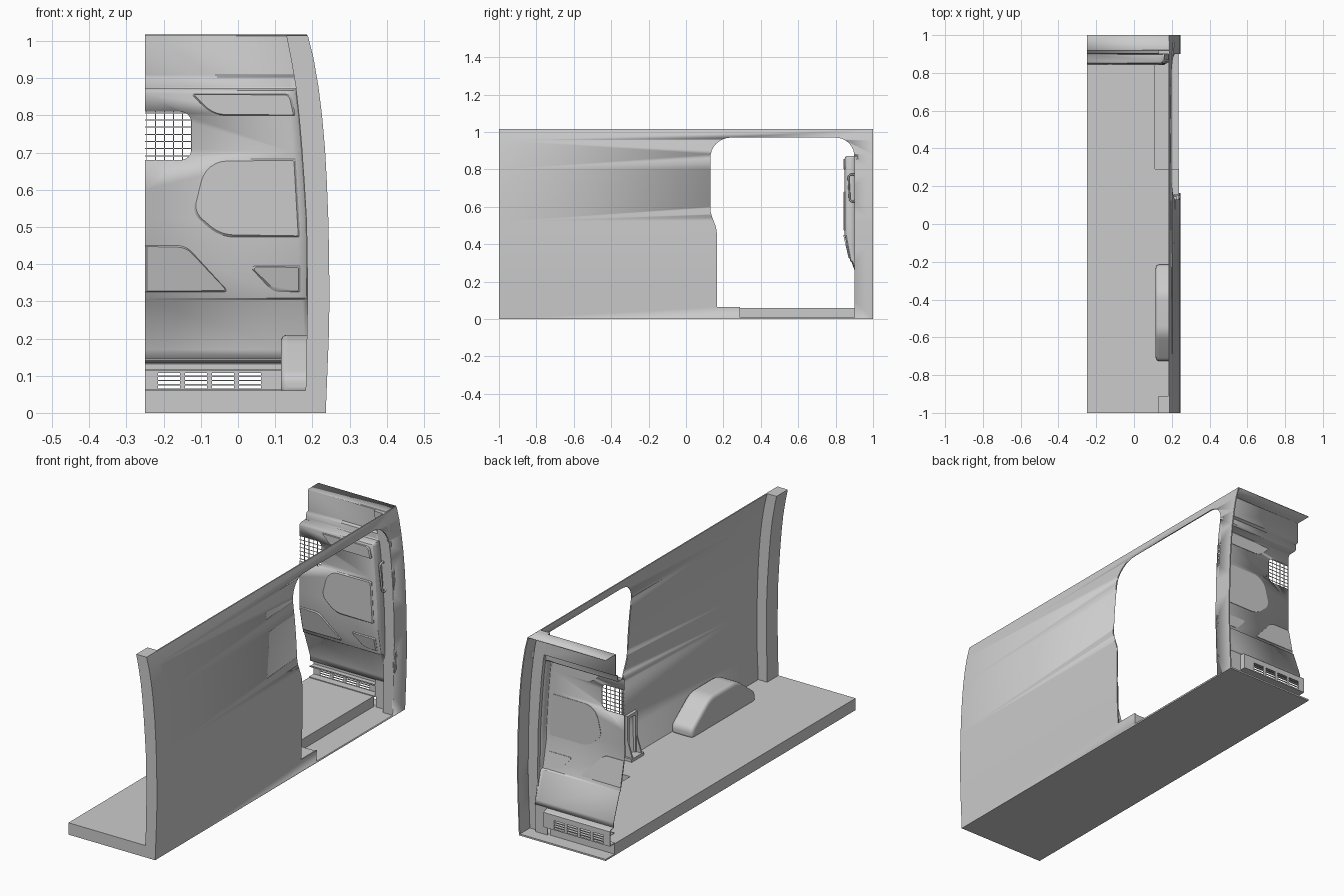
import bpy, bmesh, math
from mathutils import Vector

if "Cube" in bpy.data.objects:
    bpy.data.objects.remove(bpy.data.objects["Cube"])


# ---------- helpers ----------
def finish(name, bm, smooth=True):
    bmesh.ops.recalc_face_normals(bm, faces=bm.faces[:])
    me = bpy.data.meshes.new(name)
    bm.to_mesh(me)
    bm.free()
    ob = bpy.data.objects.new(name, me)
    bpy.context.collection.objects.link(ob)
    bpy.ops.object.select_all(action='DESELECT')
    ob.select_set(True)
    bpy.context.view_layer.objects.active = ob
    if smooth:
        bpy.ops.object.shade_smooth_by_angle(angle=math.radians(30))
    return ob


def rounded(pts, radii, n=6):
    """Round polygon corners with conic arcs."""
    out = []
    for i, p in enumerate(pts):
        r = radii[i] if isinstance(radii, (list, tuple)) else radii
        p, a, b = Vector(p), Vector(pts[i - 1]), Vector(pts[(i + 1) % len(pts)])
        if r == 0:
            out.append(p)
            continue
        u, v = (a - p).normalized(), (b - p).normalized()
        w = math.sin(u.angle(v) / 2)
        s, e = p + u * r, p + v * r
        for k in range(n + 1):
            t = k / n
            c = ((1 - t) ** 2, 2 * t * (1 - t) * w, t * t)
            out.append((s * c[0] + p * c[1] + e * c[2]) / sum(c))
    return out


def prism(name, pts, axis, a, b):
    """Extrude a 2D outline along x (y,z), y (x,z) or z (x,y)."""
    put = {'x': lambda p, d: (d, p[0], p[1]), 'y': lambda p, d: (p[0], d, p[1]),
           'z': lambda p, d: (p[0], p[1], d)}[axis]
    bm = bmesh.new()
    lo, hi = ([bm.verts.new(put(p, d)) for p in pts] for d in (a, b))
    bm.faces.new(lo)
    bm.faces.new(hi)
    for i in range(len(pts)):
        bm.faces.new((lo[i - 1], lo[i], hi[i], hi[i - 1]))
    return finish(name, bm)


def boxes(name, dims):
    """Several boxes (x0,x1,y0,y1,z0,z1) in one object."""
    bm = bmesh.new()
    for x0, x1, y0, y1, z0, z1 in dims:
        vs = bmesh.ops.create_cube(bm, size=1)['verts']
        for v in vs:
            v.co = Vector(((x0 + x1) / 2 + v.co.x * (x1 - x0), (y0 + y1) / 2 + v.co.y * (y1 - y0),
                           (z0 + z1) / 2 + v.co.z * (z1 - z0)))
    return finish(name, bm, False)


def modify(ob, kind, **kw):
    bpy.context.view_layer.objects.active = ob
    m = ob.modifiers.new(kind, kind)
    for k, v in kw.items():
        setattr(m, k, v)
    bpy.ops.object.modifier_apply(modifier=m.name)


def cut(ob, cutter):
    modify(ob, 'BOOLEAN', object=cutter, operation='DIFFERENCE', solver='EXACT')
    bpy.data.objects.remove(cutter)


def lerp(table, z):
    """table of (value, z) sorted by z"""
    for (v0, z0), (v1, z1) in zip(table, table[1:]):
        if z <= z1:
            return v0 + (v1 - v0) * max(0, (z - z0) / (z1 - z0))
    return table[-1][0]


# ---------- side wall with door opening ----------
outer = [(.236, 0), (.240, .1), (.244, .2), (.246, .3), (.245, .42), (.243, .52), (.239, .62),
         (.234, .71), (.226, .8), (.216, .88), (.203, .955), (.188, 1.015)]
inner = [(.181, 0), (.182, .06), (.187, .3), (.186, .42), (.184, .52), (.178, .62), (.171, .72),
         (.164, .8), (.155, .88), (.143, .95), (.130, 1.015)]
wall = prism("side_wall", outer + [(x - .006, z) for x, z in outer[::-1]], 'y', -1, 1)
door = rounded([(.165, .065), (.165, .48), (.13, .57), (.13, .97), (.9, .97), (.9, .008), (.29, .008), (.29, .065)],
               [0, .03, .03, .11, .10, 0, 0, 0], 8)
cut(wall, prism("door_cutter", door, 'x', .1, .3))

# pillars at both ends
prism("front_pillar", outer + inner[::-1], 'y', -1, -.91)
prism("rear_pillar", outer + inner[::-1], 'y', .9, .92)

# ---------- floor, with door step well ----------
prism("floor", [(-.25, -1), (.234, -1), (.234, .29), (.11, .29), (.11, .93), (-.25, .93)], 'z', 0, .06)
boxes("floor_base", [(.11, .236, .29, 1, 0, .008), (-.25, .11, .93, 1, 0, .008)])

# wheel arch
arch = prism("wheel_arch", rounded([(-.215, .05), (-.215, .10), (-.36, .21), (-.58, .21), (-.725, .10), (-.725, .05)],
                                   [0, .02, .04, .04, .02, 0]), 'x', .115, .236)
modify(arch, 'BEVEL', width=.018, segments=4, limit_method='ANGLE', angle_limit=math.radians(50))

# door bracket on the inside of the wall
boxes("bracket_frame", [(.192, .236, .06, .16, .06, .075), (.222, .238, .07, .085, .07, .28),
                        (.222, .238, .135, .15, .07, .28), (.222, .238, .07, .15, .265, .28)])
for y in (.07, .142):
    prism("bracket_gusset", [(.195, .07), (.236, .07), (.236, .2)], 'y', y, y + .008)

# ---------- bulkhead sheet ----------
sheet = [(1, 1.015), (.922, 1.015), (.920, 1.013), (.920, .908), (.905, .902), (.903, .876), (.898, .87),
         (.862, .87), (.853, .866), (.85, .857), (.85, .80), (.85, .70), (.85, .60), (.85, .52), (.85, .45),
         (.88, .31), (.887, .305), (.935, .17), (.935, .145)]
below = [p for p in sheet[::-1] if p[1] < .869]
bm = bmesh.new()
rows = []
for y, z in sheet:
    xr = lerp(outer, z) - .003 if z > .905 else lerp(inner, z) + .005
    deep = max(y, .905)
    cols = ((-.25, 0), (xr - .03, 0), (xr - .018, .04), (xr - .009, .15), (xr - .003, .4), (xr, 1))
    rows.append([bm.verts.new((x, y + f * (deep - y), z)) for x, f in cols])
for r0, r1 in zip(rows, rows[1:]):
    for i in range(5):
        bm.faces.new((r0[i], r0[i + 1], r1[i + 1], r1[i]))
bulk = finish("bulkhead", bm)
modify(bulk, 'SOLIDIFY', thickness=.004, offset=0)
cut(bulk, prism("window_cutter", rounded([(-.3, .68), (-.125, .68), (-.125, .81), (-.3, .81)], [0, .03, .03, 0]),
                'y', .8, .95))


# pressed panels following the bulkhead slope
def pressed(name, pts, r):
    bm = bmesh.new()
    outline = rounded(pts, r)
    mid = sum(outline, Vector((0, 0))) / len(outline)
    rings = []
    for dy, shrink in ((.004, 0), (-.003, 0), (-.008, .006)):
        ring = []
        for p in outline:
            q = p - (p - mid).normalized() * shrink
            ring.append(bm.verts.new((q.x, lerp(below, p.y) + dy, q.y)))
        rings.append(ring)
    for a, b in zip(rings, rings[1:]):
        for i in range(len(a)):
            bm.faces.new((a[i - 1], a[i], b[i], b[i - 1]))
    bm.faces.new(rings[0])
    bm.faces.new(rings[-1])
    finish(name, bm)


pressed("upper_panel", [(-.125, .857), (-.07, .80), (.155, .80), (.143, .857)], [.005, .035, .005, .015])
pressed("middle_panel", [(-.125, .54), (-.09, .683), (.155, .683), (.167, .473), (-.05, .473)],
        [.03, .06, .005, .005, .04])
pressed("lower_left_panel", [(-.25, .45), (-.14, .45), (-.025, .325), (-.25, .325)], [0, .025, .012, 0])
pressed("lower_right_panel", [(.03, .395), (.095, .325), (.168, .325), (.168, .395)], [.015, .02, .004, .004])

# window mesh
bars = [(x, x + .0025, .849, .8515, .68, .81) for x in (-.248 + .0243 * i for i in range(6))]
bars += [(-.25, -.125, .849, .8515, z, z + .0025) for z in (.69 + .0193 * i for i in range(7))]
boxes("window_mesh", bars)

# ---------- vent housing ----------
path = [(.935, .145), (.962, .14), (.967, .135), (.967, .06), (.925, .06)]
back = [(.935, .141), (.960, .136), (.963, .132), (.963, .064), (.925, .064)]
vent = prism("vent_panel", path + back[::-1], 'x', -.25, .12)
slots = []
for g in range(4):
    x = -.215 + g * .0725
    slots += [(x, x + .059, .955, .975, .066 + k * .0113, .074 + k * .0113) for k in range(4)]
cut(vent, boxes("vent_cutter", slots))
prism("vent_end", [(.93, .145), (.962, .14), (.967, .135), (.967, .06), (.93, .06)], 'x', .117, .121)
boxes("vent_side", [(.12, .188, .931, .937, .0, .147), (-.25, .12, .93, .936, .112, .118),
                    (-.25, .12, .93, .965, .112, .115)])

# ---------- grab handle ----------
loop = rounded([(.868, .77), (.905, .775), (.905, .625), (.876, .63)], .014)
cu = bpy.data.curves.new("grab_handle", 'CURVE')
cu.dimensions = '3D'
cu.bevel_depth = .005
cu.bevel_resolution = 2
sp = cu.splines.new('POLY')
sp.points.add(len(loop) - 1)
sp.use_cyclic_u = True
for p, (y, z) in zip(sp.points, loop):
    p.co = (lerp(inner, z) + .018, y, z, 1)
bpy.context.collection.objects.link(bpy.data.objects.new("grab_handle", cu))
